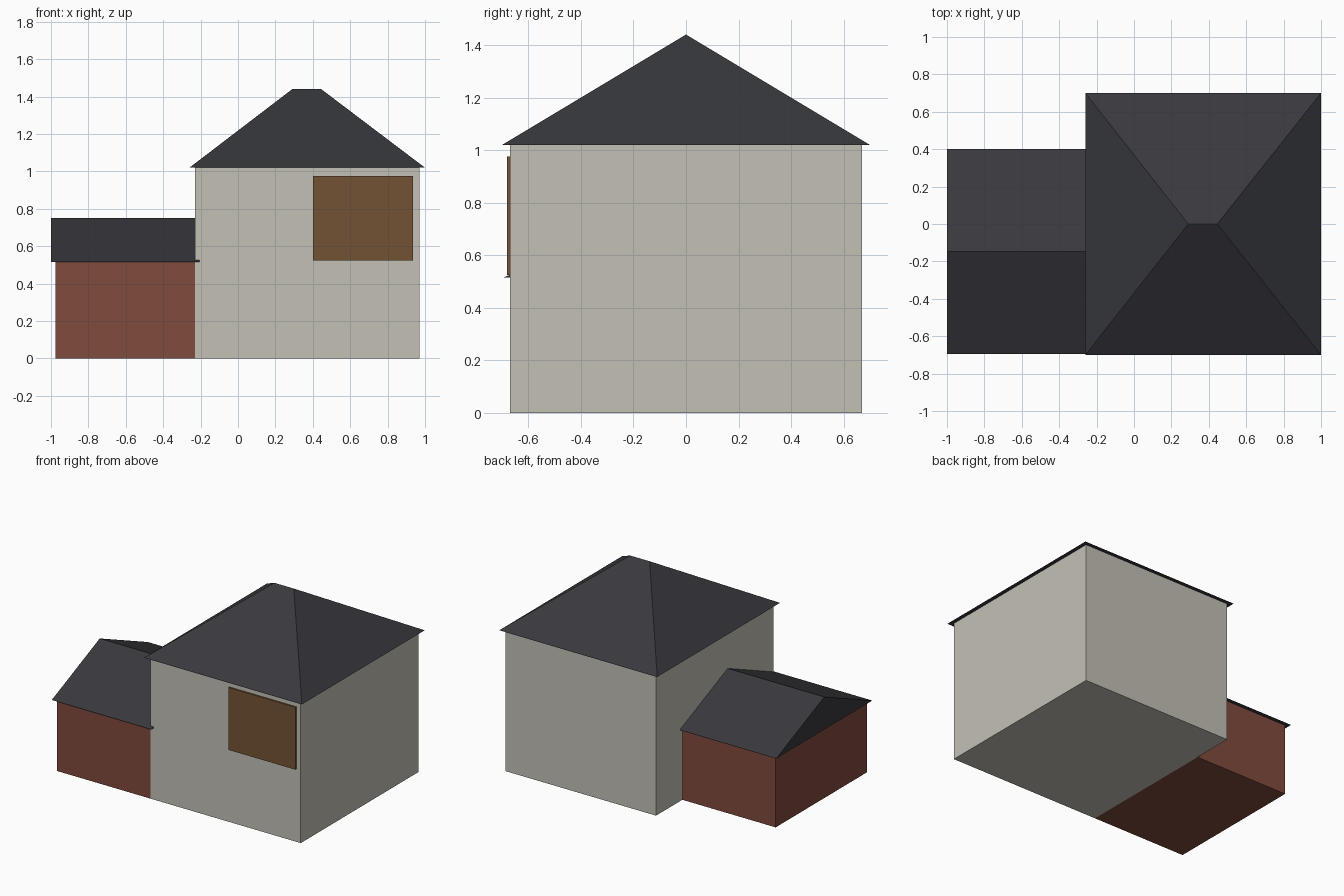
import bpy

if "Cube" in bpy.data.objects:
    bpy.data.objects.remove(bpy.data.objects["Cube"], do_unlink=True)


def material(name, rgb):
    mat = bpy.data.materials.new(name)
    mat.use_nodes = True
    colour = (*rgb, 1.0)
    mat.diffuse_color = colour
    mat.node_tree.nodes["Principled BSDF"].inputs["Base Color"].default_value = colour
    return mat


def add_mesh(name, verts, faces, mat):
    mesh = bpy.data.meshes.new(name)
    mesh.from_pydata(verts, [], faces)
    mesh.materials.append(mat)
    obj = bpy.data.objects.new(name, mesh)
    bpy.context.collection.objects.link(obj)
    return obj


def rectangle(x, y, z):
    return [(x[0], y[0], z), (x[1], y[0], z), (x[1], y[1], z), (x[0], y[1], z)]


def box(name, x, y, z, mat):
    sides = [(i, (i + 1) % 4, (i + 1) % 4 + 4, i + 4) for i in range(4)]
    faces = [(3, 2, 1, 0), (4, 5, 6, 7)] + sides
    return add_mesh(name, rectangle(x, y, z[0]) + rectangle(x, y, z[1]), faces, mat)


def ridged_roof(name, x, y, z, ridge_x, ridge_y, mat):
    """Closed roof: a ridge as long as the eaves makes gables, a shorter one makes hips."""
    ridge = [(rx, ridge_y, z[1]) for rx in ridge_x]
    faces = [(3, 2, 1, 0), (0, 1, 5, 4), (2, 3, 4, 5), (1, 2, 5), (3, 0, 4)]
    return add_mesh(name, rectangle(x, y, z[0]) + ridge, faces, mat)


plaster = material("pale plaster", (0.55, 0.53, 0.47))
brick = material("red brick", (0.215, 0.069, 0.048))
wood = material("brown wood", (0.175, 0.085, 0.036))
slate = material("dark slate", (0.039, 0.040, 0.048))

# Main house
box("house_walls", (-0.23, 0.97), (-0.67, 0.67), (0, 1.02), plaster)
ridged_roof("house_roof", (-0.26, 1.0), (-0.70, 0.70), (1.02, 1.44), (0.29, 0.445), 0, slate)

# Wooden panel on the front wall
box("front_panel", (0.40, 0.935), (-0.682, -0.66), (0.525, 0.975), wood)

# Side annex
box("annex_walls", (-0.975, -0.23), (-0.67, 0.37), (0, 0.515), brick)
ridged_roof("annex_roof", (-1.0, -0.205), (-0.695, 0.40), (0.515, 0.75), (-1.0, -0.205), -0.148, slate)
